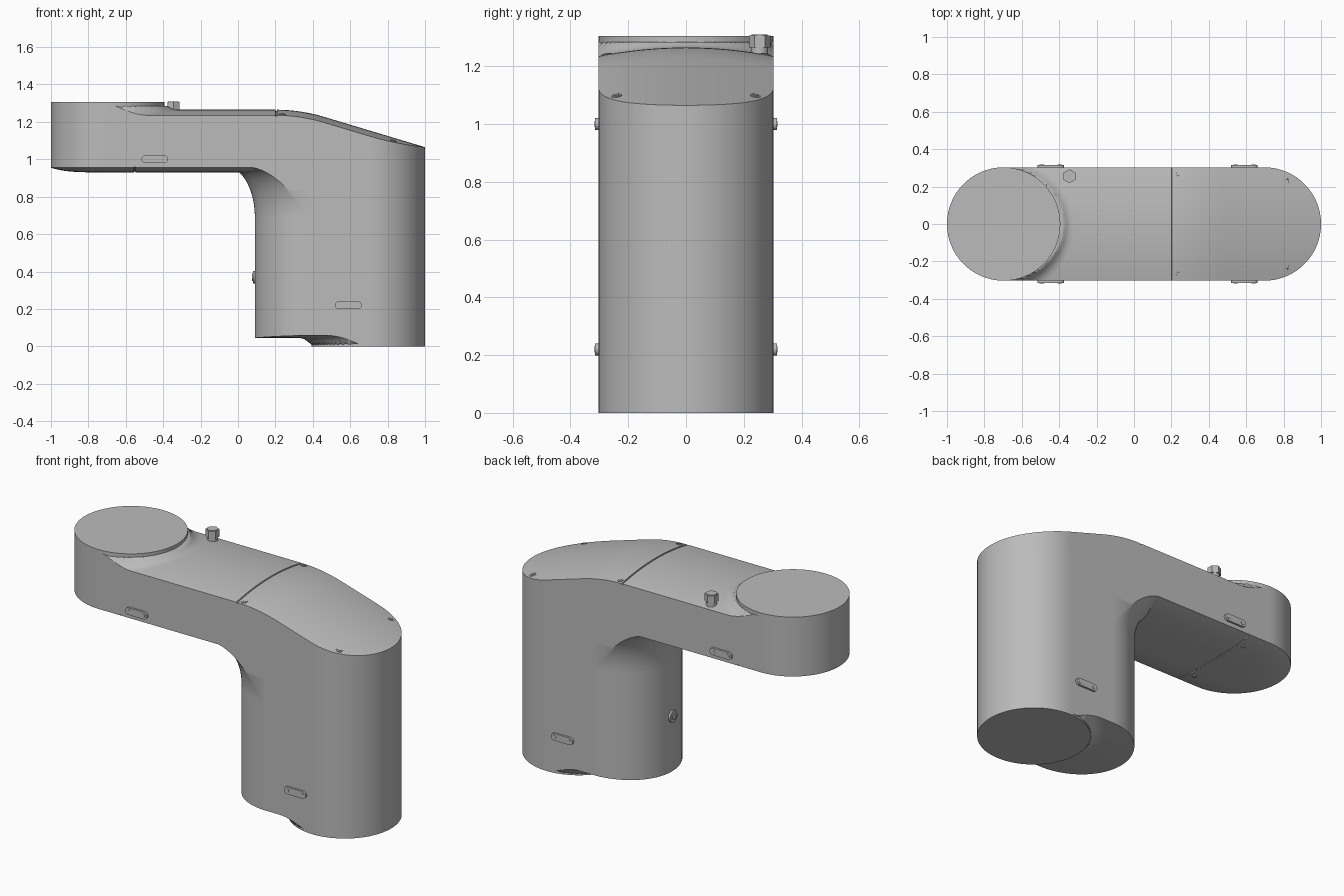
import bpy, bmesh, math
from mathutils import Vector

cube = bpy.data.objects.get("Cube")
if cube:
    bpy.data.objects.remove(cube, do_unlink=True)

R = 0.303        # half width of the arm and column
END = 0.697      # x of the rounded end centres
COL = 0.393      # x of the column's inner rounding centre

grey = bpy.data.materials.new("satin grey")
grey.use_nodes = True
grey.diffuse_color = (0.5, 0.5, 0.5, 1)
grey.node_tree.nodes["Principled BSDF"].inputs["Base Color"].default_value = (0.5, 0.5, 0.5, 1)


def finish(name, bm):
    bmesh.ops.remove_doubles(bm, verts=bm.verts, dist=1e-5)
    bmesh.ops.recalc_face_normals(bm, faces=bm.faces)
    mesh = bpy.data.meshes.new(name)
    bm.to_mesh(mesh)
    bm.free()
    mesh.materials.append(grey)
    ob = bpy.data.objects.new(name, mesh)
    bpy.context.collection.objects.link(ob)
    bpy.ops.object.select_all(action='DESELECT')
    ob.select_set(True)
    bpy.context.view_layer.objects.active = ob
    bpy.ops.object.shade_smooth_by_angle(angle=math.radians(30))
    return ob


def slot_body(name, c0, c1, r, top, bottom, mid=20, arc=24, rows=40, extra=()):
    """Solid with a round-ended outline between two height functions."""
    quarter = [math.pi / 2 * k / arc for k in range(arc + 1)]
    xs = [c0 - r * math.cos(a) for a in quarter]
    xs += [c0 + (c1 - c0) * k / mid for k in range(1, mid)]
    xs += [c1 + r * math.sin(a) for a in quarter]
    xs = sorted(xs + list(extra))
    bm = bmesh.new()
    layers = []
    for height in (top, bottom):
        grid = []
        for x in xs:
            dx = max(c0 - x, x - c1, 0)
            w = math.sqrt(max(r * r - dx * dx, 0))
            ys = [w * (2 * j / rows - 1) for j in range(rows + 1)]
            grid.append([bm.verts.new((x, y, height(x, y))) for y in ys])
        layers.append(grid)
    up, low = layers
    for i in range(len(xs) - 1):
        for g in layers:
            for j in range(rows):
                bm.faces.new((g[i][j], g[i + 1][j], g[i + 1][j + 1], g[i][j + 1]))
        for j in (0, rows):
            bm.faces.new((up[i][j], up[i + 1][j], low[i + 1][j], low[i][j]))
    return finish(name, bm)


def disc(name, r, depth, centre, normal=(0, 0, 1), sides=32):
    bm = bmesh.new()
    bmesh.ops.create_cone(bm, cap_ends=True, segments=sides, radius1=r, radius2=r, depth=depth)
    ob = finish(name, bm)
    ob.location = centre
    ob.rotation_euler = Vector(normal).to_track_quat('Z', 'Y').to_euler()
    return ob


def fillet(x, y, cx, size=0.07):
    d = min(max(math.hypot(x - cx, y) - R, 0), size)
    return size - math.sqrt(size * size - (size - d) ** 2)


# Crowned top that bends down towards the column end
def arm_top(x, y):
    start, blend, slope = 0.333, 0.13, 0.3
    t = x - start
    drop = max(t, 0) if abs(t) > blend else (t + blend) ** 2 / (4 * blend)
    z = 1.265 - slope * drop - 0.03 * (y / R) ** 2
    z = min(z + fillet(x, y, -END), 1.285)
    return z - (0.006 if 0.201 < x < 0.209 else 0)


# Softly domed underside
def arm_bottom(x, y):
    dx = max(abs(x) - END, 0)
    rim = min(math.hypot(dx, y) / R, 1)
    z = 0.93 + 0.025 * rim ** 4
    return z + (0.005 if -0.555 < x < -0.548 else 0)


def column_bottom(x, y):
    return max(0.045 + 0.013 * (y / R) ** 2 - fillet(x, y, END), 0.01)


slot_body("arm", -END, END, R, arm_top, arm_bottom, mid=140,
          extra=(0.2, 0.202, 0.208, 0.21, -0.556, -0.554, -0.549, -0.547))
slot_body("column", COL, END, R, lambda x, y: 0.956, column_bottom, mid=40)
disc("joint_disc", R, 0.105, (-END, 0, 1.2525), sides=96)
disc("base_disc", R, 0.06, (END, 0, 0.03), sides=96)

# Flared blend from the column into the arm's underside
bm = bmesh.new()
rings = []
levels, arc = 20, 48
for k in range(levels + 1):
    s = math.sin(math.pi / 2 * k / levels)
    z = 0.69 + 0.267 * s
    rad = R + 0.15 * (1 - math.sqrt(max(1 - s * s, 0)))
    limit = math.asin(min(R / rad, 1))
    ring = [(COL, -R, z)]
    for j in range(arc + 1):
        a = limit * (2 * j / arc - 1)
        ring.append((COL - rad * math.cos(a), rad * math.sin(a), z))
    ring.append((COL, R, z))
    rings.append([bm.verts.new(p) for p in ring])
for a, b in zip(rings, rings[1:]):
    for j in range(len(a) - 1):
        bm.faces.new((a[j], a[j + 1], b[j + 1], b[j]))
finish("arm_blend", bm)

# Slotted plates with two screws on both flanks
for side, sign in (("front", -1), ("back", 1)):
    for label, x, z in (("arm", -0.445, 1.0), ("column", 0.59, 0.22)):
        plate = slot_body(f"{side}_{label}_plate", -0.05, 0.05, 0.021,
                          lambda x, y: 0.012, lambda x, y: -0.012, mid=2, arc=8, rows=2)
        plate.rotation_euler = (-sign * math.pi / 2, 0, 0)
        plate.location = (x, sign * R, z)
        for dx in (-0.048, 0.048):
            disc(f"{side}_{label}_plate_screw", 0.011, 0.006,
                 (x + dx, sign * (R + 0.011), z), (0, sign, 0), 16)

# Cover screws on the top and underside
for x, y in ((0.235, 0.275), (0.83, 0.24)):
    for sign in (-1, 1):
        p = Vector((x, sign * y, arm_top(x, y)))
        e = 0.004
        n = Vector(((arm_top(x - e, y) - arm_top(x + e, y)) / (2 * e), sign * 0.06 * y / R ** 2, 1))
        disc("cover_screw_rim", 0.018, 0.006, p, n)
        disc("cover_screw", 0.011, 0.010, p, n, 6)
for sign in (-1, 1):
    disc("underside_screw", 0.013, 0.008, (-0.59, sign * 0.2, arm_bottom(-0.59, 0.2)))

# Hexagonal cable fitting on the top
disc("fitting_collar", 0.029, 0.05, (-0.345, 0.255, 1.25))
disc("fitting_nut", 0.037, 0.042, (-0.345, 0.255, 1.286), sides=6)
disc("fitting_cap", 0.028, 0.006, (-0.345, 0.255, 1.307))

# Round port on the inner face of the column
disc("port_rim", 0.034, 0.02, (COL - R, 0, 0.37), (-1, 0, 0))
disc("port_nut", 0.02, 0.03, (COL - R, 0, 0.37), (-1, 0, 0), 6)
